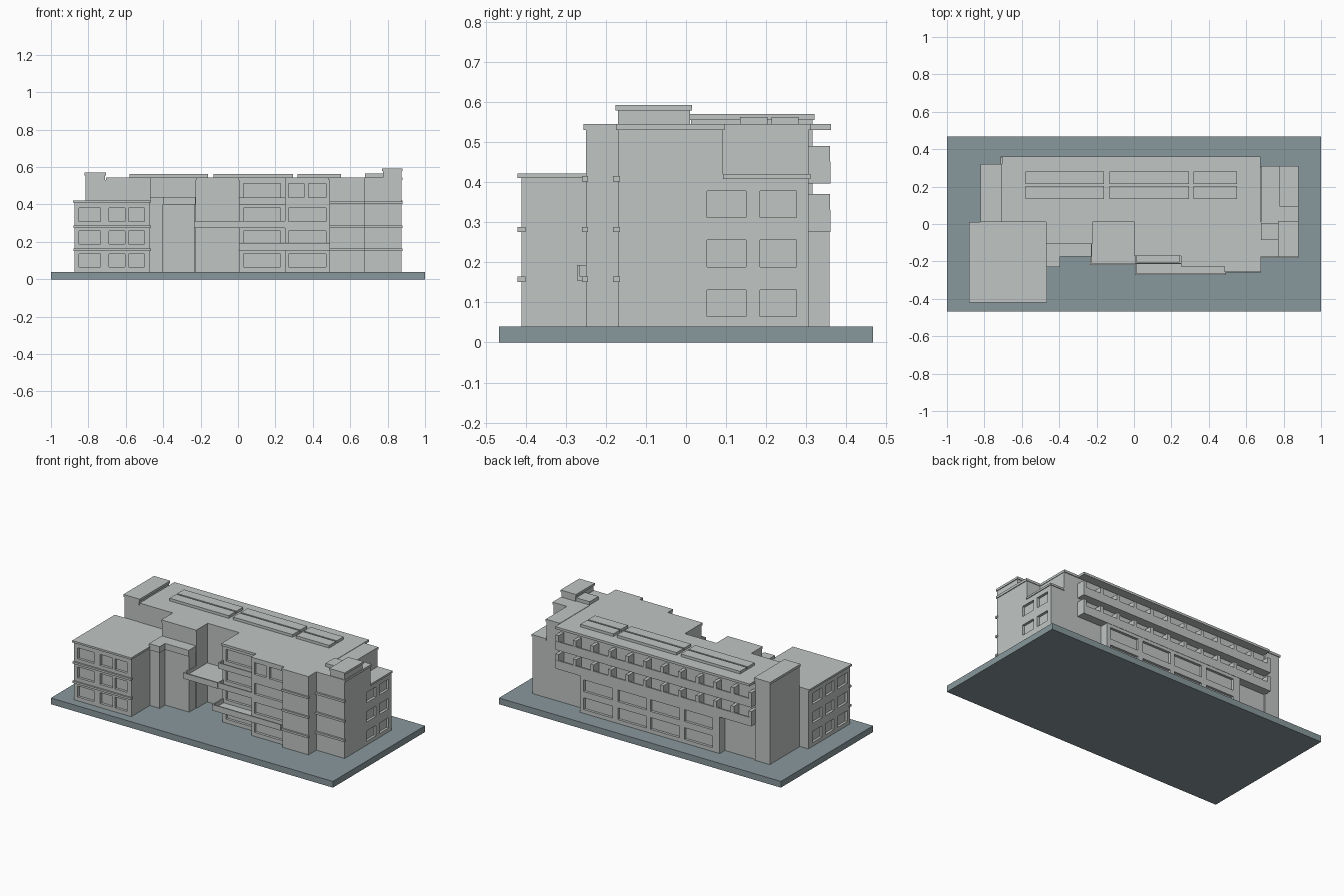
import bpy, bmesh


def material(name, rgb):
    m = bpy.data.materials.new(name)
    m.diffuse_color = (*rgb, 1)
    return m


CONCRETE = material("pale_concrete", (0.53, 0.56, 0.545))
PAVING = material("slate_paving", (0.25, 0.315, 0.335))


def boxes(name, specs, mat=CONCRETE):
    """One object from boxes given as (x0, x1, y0, y1, z0, z1)."""
    bm = bmesh.new()
    for x0, x1, y0, y1, z0, z1 in specs:
        ret = bmesh.ops.create_cube(bm, size=1)
        for v in ret["verts"]:
            v.co = ((x0 + x1) / 2 + v.co.x * (x1 - x0),
                    (y0 + y1) / 2 + v.co.y * (y1 - y0),
                    (z0 + z1) / 2 + v.co.z * (z1 - z0))
    me = bpy.data.meshes.new(name)
    bm.to_mesh(me)
    bm.free()
    me.materials.append(mat)
    ob = bpy.data.objects.new(name, me)
    bpy.context.collection.objects.link(ob)
    return ob


def recess(ob, holes):
    """Cut window recesses and apply the cut."""
    cutter = boxes("window_cutter", holes)
    cutter.hide_render = True
    mod = ob.modifiers.new("windows", "BOOLEAN")
    mod.operation = "DIFFERENCE"
    mod.solver = "EXACT"
    mod.object = cutter
    bpy.context.view_layer.objects.active = ob
    bpy.ops.object.modifier_apply(modifier=mod.name)
    bpy.data.objects.remove(cutter)


D = 0.016                       # window depth
G, T, R = 0.04, 0.53, 0.545     # ground, wall top, roof top
ROWS = [(0.065, 0.135), (0.188, 0.258), (0.31, 0.38)]


def holes_x(y, cols, rows):
    return [(a, b, y - D, y + D, c, d) for a, b in cols for c, d in rows]


def holes_y(x, cols, rows):
    return [(x - D, x + D, a, b, c, d) for a, b in cols for c, d in rows]


boxes("base_plate", [(-1, 1, -0.467, 0.467, 0, G)], PAVING)

# Central block and its overhanging roof
boxes("main_block", [(-0.71, 0.675, 0.01, 0.305, G, T)])
boxes("main_roof", [(-0.705, 0.675, 0.01, 0.362, T, R)])

# Left stair tower
boxes("stair_tower", [(-0.815, -0.71, 0.012, 0.315, G, 0.555)])
boxes("stair_tower_cap", [(-0.82, -0.705, 0.01, 0.32, 0.555, 0.57)])

# Front left wing with recessed windows and string courses
wing = boxes("left_wing", [(-0.875, -0.47, -0.41, 0.01, G, 0.41)])
recess(wing, holes_x(-0.41, [(-0.85, -0.735), (-0.69, -0.603), (-0.585, -0.5)], ROWS)
       + holes_y(-0.875, [(-0.385, -0.285), (-0.25, -0.165), (-0.13, -0.03)], ROWS))
boxes("left_wing_roof", [(-0.882, -0.464, -0.42, 0.012, 0.41, 0.422)])
boxes("left_wing_bands", [(-0.88, -0.465, -0.42, -0.40, z, z + 0.013) for z in (0.151, 0.275)])

# Entrance bay: tall rear part, lower front part with a cap, corner pier
boxes("entrance_upper_bay", [(-0.47, -0.225, -0.1, 0.01, G, T)])
boxes("entrance_upper_roof", [(-0.47, -0.222, -0.106, 0.01, T, R)])
boxes("entrance_lower_bay", [(-0.4, -0.23, -0.166, -0.1, G, 0.4)])
boxes("entrance_pier", [(-0.47, -0.4, -0.222, -0.1, G, 0.4)])
boxes("entrance_cap", [(-0.395, -0.228, -0.175, -0.1, 0.4, 0.44),
                       (-0.47, -0.395, -0.23, -0.1, 0.4, 0.44)])

# Raised terrace with a low parapet in the front notch
boxes("terrace", [(-0.232, 0.008, -0.215, 0.01, 0.275, 0.29),
                  (-0.235, 0.008, -0.22, -0.21, 0.275, 0.312),
                  (-0.235, -0.225, -0.21, -0.1, 0.275, 0.312)])

# Right front bays
ROWS4 = ROWS + [(0.437, 0.512)]
bay_a = boxes("front_bay_inner", [(0.005, 0.25, -0.165, 0.01, G, T)])
recess(bay_a, holes_x(-0.165, [(0.03, 0.228)], ROWS4))
bay_b = boxes("front_bay_outer", [(0.25, 0.49, -0.22, 0.01, G, T)])
recess(bay_b, holes_x(-0.22, [(0.27, 0.47)], ROWS)
       + holes_x(-0.22, [(0.27, 0.353), (0.378, 0.47)], ROWS4[3:]))
boxes("front_bay_roofs", [(0.002, 0.25, -0.172, 0.01, T, R), (0.25, 0.49, -0.226, 0.01, T, R)])


def balcony(name, x0, x1, y0, y1, z0, z1):
    t = 0.008
    boxes(name, [(x0, x1, y0, y1, z0, z0 + t), (x0, x1, y0, y0 + t, z0 + t, z1),
                 (x0, x0 + t, y0 + t, y1, z0 + t, z1), (x1 - t, x1, y0 + t, y1, z0 + t, z1)])


balcony("upper_front_balcony", 0.005, 0.25, -0.21, -0.165, 0.4, 0.437)
balcony("middle_front_balcony", 0.005, 0.25, -0.215, -0.165, 0.275, 0.312)
boxes("lower_front_balcony", [(0.005, 0.492, -0.272, -0.264, 0.155, 0.193),
                              (0.005, 0.492, -0.264, -0.165, 0.155, 0.165),
                              (0.005, 0.013, -0.264, -0.165, 0.165, 0.193)])

# Projecting front block and right end block
boxes("front_projection", [(0.49, 0.675, -0.25, 0.01, G, T)])
boxes("front_projection_roof", [(0.485, 0.678, -0.256, 0.01, T, R)])
end = boxes("right_end_block", [(0.675, 0.875, -0.17, 0.305, G, 0.41)])
recess(end, holes_y(0.875, [(0.053, 0.15), (0.184, 0.276)],
                    [(0.065, 0.131), (0.188, 0.255), (0.312, 0.378)]))
boxes("right_end_upper", [(0.675, 0.775, -0.17, 0.305, 0.41, T),
                          (0.775, 0.875, -0.17, 0.092, 0.41, T)])
boxes("right_end_roof", [(0.678, 0.778, -0.175, 0.31, T, R), (0.778, 0.88, -0.175, 0.096, T, R)])
boxes("right_end_terrace", [(0.775, 0.88, 0.092, 0.31, 0.408, 0.42)])
BANDS = (0.151, 0.275, 0.402)
boxes("right_bands", [(0.488, 0.68, -0.26, -0.245, z, z + 0.013) for z in BANDS]
      + [(0.675, 0.88, -0.182, -0.165, z, z + 0.013) for z in BANDS])

# Rooftop plant room, vent and skylights
boxes("plant_room", [(0.775, 0.875, -0.17, 0.01, R, 0.578)])
boxes("plant_room_cap", [(0.77, 0.88, -0.176, 0.015, 0.578, 0.592)])
boxes("roof_vent", [(0.68, 0.775, -0.085, 0.005, R, 0.566)])
boxes("skylights", [(a, b, c, d, R, 0.562)
                    for a, b in ((-0.58, -0.16), (-0.13, 0.293), (0.318, 0.552))
                    for c, d in ((0.135, 0.203), (0.213, 0.281))])

# Rear lower block with a grid of large windows
rear = boxes("rear_lower_block", [(-0.49, 0.5, 0.3, 0.358, G, 0.275)])
recess(rear, holes_x(0.358, [(0.27, 0.475), (0.03, 0.232), (-0.203, 0.0), (-0.44, -0.24)],
                     [(0.065, 0.14), (0.18, 0.255)]))

# Two rear galleries: floor, parapet, ends and a row of dividing fins
for name, z0, z1 in (("lower_gallery", 0.275, 0.37), ("upper_gallery", 0.396, 0.49)):
    xa, xb = -0.715, 0.675
    rail = z0 + 0.055
    parts = [(xa, xb, 0.305, 0.36, z0, z0 + 0.012),
             (xa, xb, 0.35, 0.36, z0 + 0.012, rail)]
    n = 11
    for i in range(n + 1):
        x = xa + (xb - xa - 0.022) * i / n
        parts.append((x, x + 0.022, 0.305, 0.359, z0 + 0.012, z1))
    boxes(name, parts)
